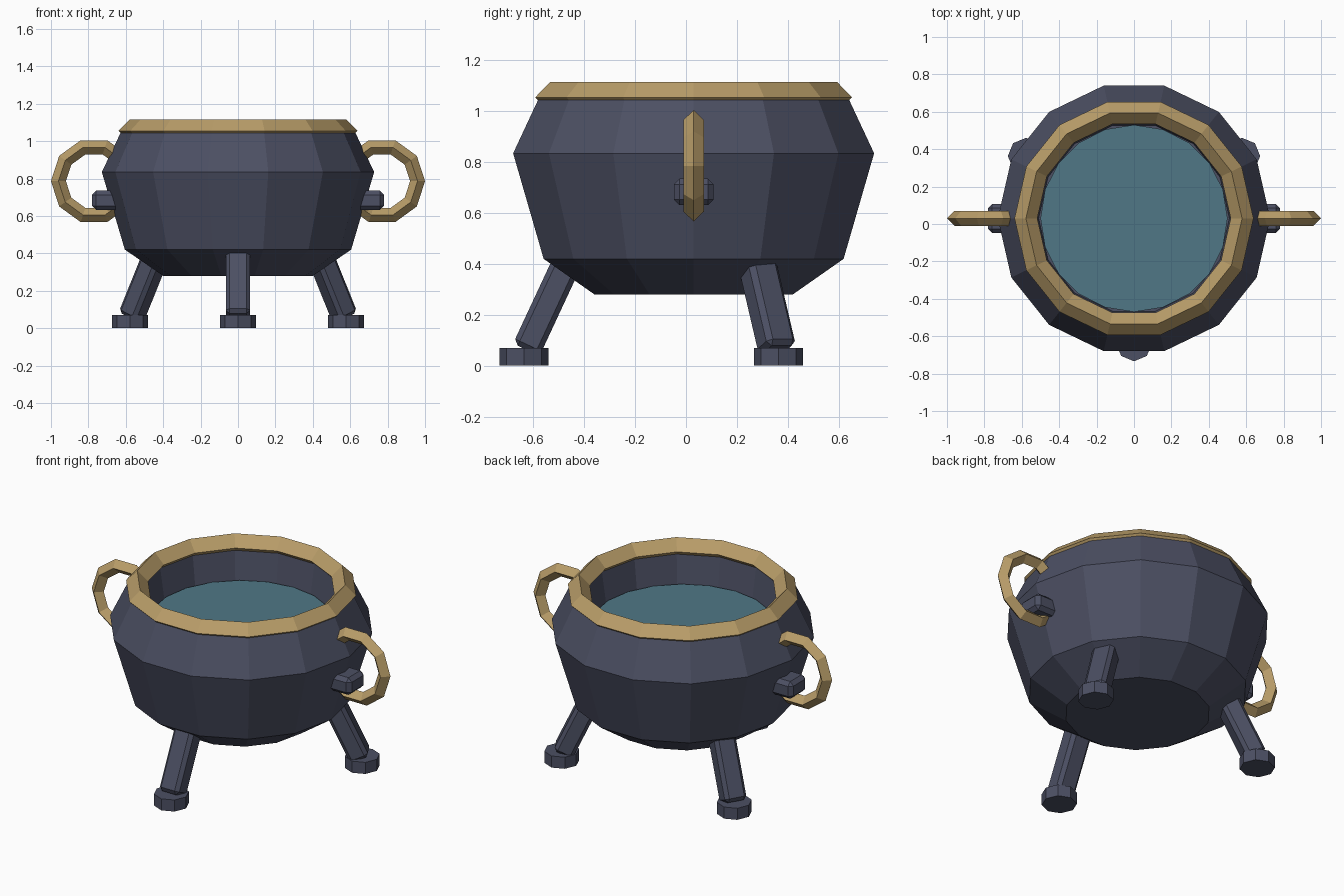
import bpy, bmesh
from math import sin, cos, pi, radians
from mathutils import Matrix, Vector

if "Cube" in bpy.data.objects:
    bpy.data.objects.remove(bpy.data.objects["Cube"])

CENTRE = Vector((0, 0.03, 0))


def material(name, rgb):
    m = bpy.data.materials.new(name)
    m.use_nodes = True
    m.diffuse_color = (*rgb, 1)
    m.node_tree.nodes["Principled BSDF"].inputs["Base Color"].default_value = (*rgb, 1)
    return m


iron = material("dark iron", (0.072, 0.079, 0.125))
brass = material("brass", (0.48, 0.335, 0.14))
brew = material("teal liquid", (0.08, 0.185, 0.24))


def finish(name, bm, mat, matrix=Matrix()):
    bmesh.ops.transform(bm, matrix=Matrix.Translation(CENTRE) @ matrix, verts=bm.verts)
    bmesh.ops.recalc_face_normals(bm, faces=bm.faces)
    mesh = bpy.data.meshes.new(name)
    bm.to_mesh(mesh)
    bm.free()
    mesh.materials.append(mat)
    obj = bpy.data.objects.new(name, mesh)
    bpy.context.collection.objects.link(obj)
    return obj


def lathe(name, profile, sides, mat, closed=False, matrix=Matrix()):
    """Turn (radius, height) points about z; cap the ends or close the loop."""
    bm = bmesh.new()
    rings = [[bm.verts.new((r * cos(2 * pi * i / sides), r * sin(2 * pi * i / sides), z))
              for i in range(sides)] for r, z in profile]
    pairs = list(zip(rings, rings[1:]))
    if closed:
        pairs.append((rings[-1], rings[0]))
    else:
        bm.faces.new(rings[0])
        bm.faces.new(rings[-1])
    for a, b in pairs:
        for i in range(sides):
            j = (i + 1) % sides
            bm.faces.new((a[i], a[j], b[j], b[i]))
    return finish(name, bm, mat, matrix)


def diamond(major, minor, z=0):
    return [(major + minor, z), (major, z + minor), (major - minor, z), (major, z - minor)]


def bevelled_box(name, size, bevel, mat, matrix):
    bm = bmesh.new()
    bmesh.ops.create_cube(bm, size=1)
    bmesh.ops.scale(bm, vec=size, verts=bm.verts)
    bmesh.ops.bevel(bm, geom=list(bm.edges), offset=bevel, segments=1, affect='EDGES')
    return finish(name, bm, mat, matrix)


# Bowl with an inner wall, metal rim and liquid
lathe("bowl", [(0.40, 0.28), (0.605, 0.42), (0.728, 0.835), (0.625, 1.05),
               (0.545, 1.05), (0.51, 0.82)], 14, iron)
lathe("rim", diamond(0.578, 0.061, 1.055), 14, brass, closed=True)
lathe("liquid", [(0.5, 0.83), (0.5, 0.868)], 20, brew)

# Ring handles and their lugs
for side, label in ((1, "left"), (-1, "right")):
    upright = Matrix.Translation((side * 0.77, 0, 0.786)) @ Matrix.Rotation(pi / 2, 4, 'X')
    lathe(label + "_handle", diamond(0.19, 0.04), 10, brass, closed=True, matrix=upright)
    bevelled_box(label + "_lug", (0.16, 0.156, 0.104), 0.022, iron,
                 Matrix.Translation((side * 0.7, 0, 0.683)))

# Three splayed legs with octagonal feet
TILT = radians(25)
for label, angle in (("front", -90), ("back_left", 30), ("back_right", 150)):
    turn = Matrix.Rotation(radians(angle), 4, 'Z')
    lean = Matrix.Translation((0.565, 0, 0.262)) @ Matrix.Rotation(-TILT, 4, 'Y')
    bevelled_box(label + "_leg", (0.115, 0.13, 0.44), 0.02, iron, turn @ lean)
    foot = turn @ Vector((0.667, 0, 0))
    lathe(label + "_foot", [(0.097, 0), (0.097, 0.07)], 8, iron,
          matrix=Matrix.Translation(foot))
